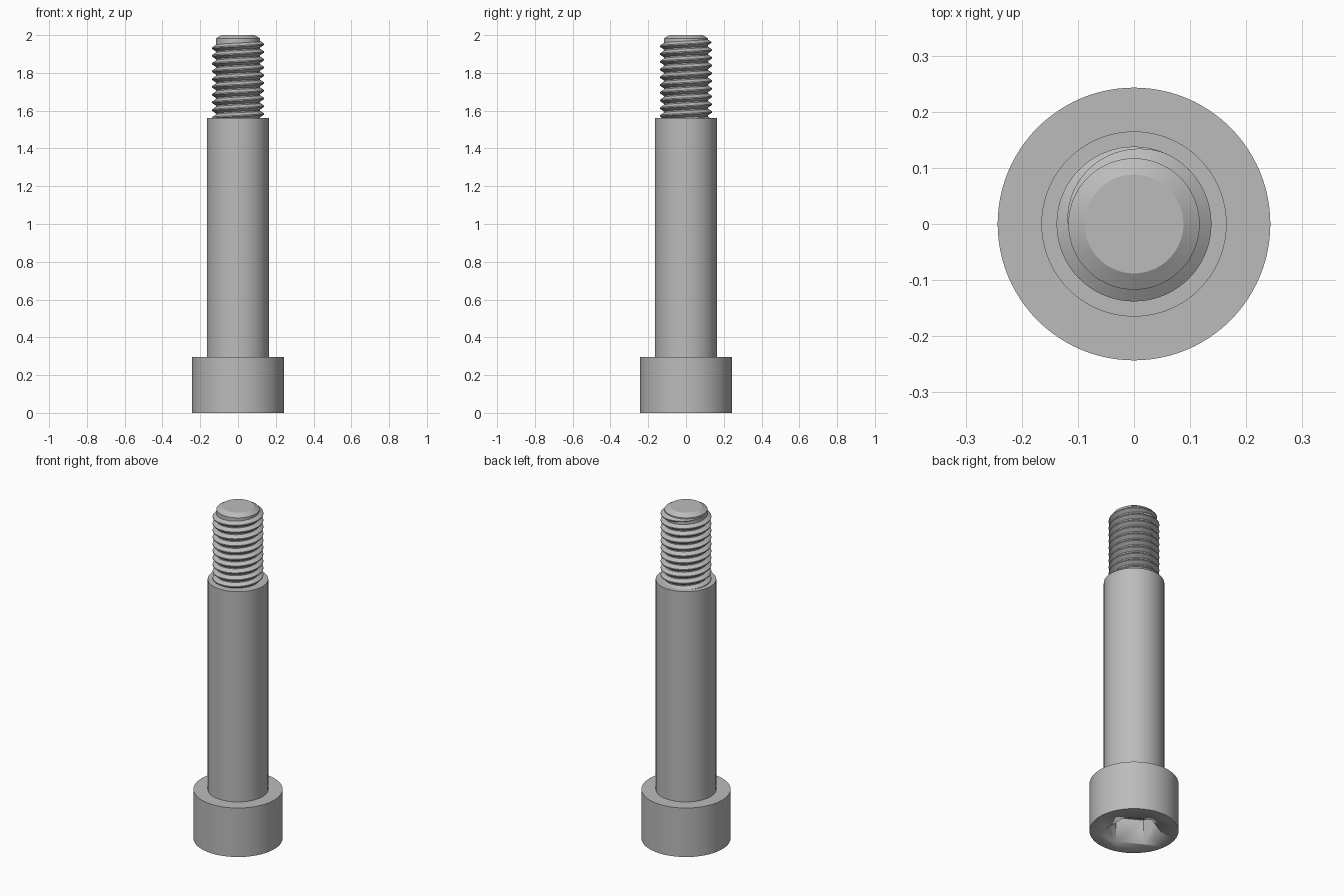
import bpy, bmesh, math

cube = bpy.data.objects.get("Cube")
if cube:
    bpy.data.objects.remove(cube)

steel = bpy.data.materials.new("grey_steel")
steel.use_nodes = True
steel.diffuse_color = (0.5, 0.5, 0.5, 1)
steel.node_tree.nodes["Principled BSDF"].inputs["Base Color"].default_value = (0.5, 0.5, 0.5, 1)

SEG = 96
HEAD_R, HEAD_TOP = 0.243, 0.295
SHANK_R, SHANK_TOP = 0.165, 1.56
CORE_R, CREST_R, PITCH = 0.117, 0.138, 0.041


def finish(name, bm):
    bmesh.ops.recalc_face_normals(bm, faces=bm.faces)
    mesh = bpy.data.meshes.new(name)
    bm.to_mesh(mesh)
    bm.free()
    mesh.materials.append(steel)
    obj = bpy.data.objects.new(name, mesh)
    bpy.context.collection.objects.link(obj)
    bpy.ops.object.select_all(action="DESELECT")
    obj.select_set(True)
    bpy.context.view_layer.objects.active = obj
    bpy.ops.object.shade_smooth_by_angle(angle=math.radians(25))
    return obj


def ring(bm, radius, z, sides=SEG, turn=0.0):
    angles = [turn + 2 * math.pi * i / sides for i in range(sides)]
    return [bm.verts.new((radius * math.cos(a), radius * math.sin(a), z)) for a in angles]


def bridge(bm, low, high):
    n = len(low)
    for i in range(n):
        j = (i + 1) % n
        bm.faces.new((low[i], low[j], high[j], high[i]))


def lathe(name, profile):
    """Closed round solid from (radius, z) pairs, bottom to top."""
    bm = bmesh.new()
    rings = [ring(bm, r, z) for r, z in profile]
    for low, high in zip(rings, rings[1:]):
        bridge(bm, low, high)
    bm.faces.new(rings[0])
    bm.faces.new(rings[-1])
    return finish(name, bm)


# Round head with a hexagonal socket in its underside
head = lathe("head", [(HEAD_R, 0), (HEAD_R, HEAD_TOP)])
bm = bmesh.new()
low, high = (ring(bm, 0.153, z, 6, math.radians(30)) for z in (-0.1, 0.15))
bridge(bm, low, high)
bm.faces.new(low)
bm.faces.new(high)
cutter = finish("socket_cutter", bm)
cutter.hide_render = True
cutter.hide_viewport = True
cut = head.modifiers.new("socket", "BOOLEAN")
cut.operation = "DIFFERENCE"
cut.solver = "EXACT"
cut.object = cutter

# Plain shoulder, then the thread core with its chamfered tip
lathe("shoulder", [(SHANK_R, HEAD_TOP), (SHANK_R, SHANK_TOP)])
lathe("thread_core", [(CORE_R, SHANK_TOP), (CORE_R, 1.982), (0.088, 2.0)])

# Right-handed helical ridge, fading into the core at its upper end
bm = bmesh.new()
STEPS, TOP_Z = 72, 1.972
count = int((TOP_Z - SHANK_TOP + 0.02) / PITCH * STEPS)
rows = []
for i in range(count + 1):
    angle = math.pi - 2 * math.pi * i / STEPS
    z = TOP_Z - PITCH * i / STEPS
    grow = min(1.0, 0.05 + i / (STEPS * 0.33))
    tip = CORE_R + (CREST_R - CORE_R) * grow
    section = [(CORE_R - 0.004, -0.02 * grow), (tip, -0.003 * grow),
               (tip, 0.003 * grow), (CORE_R - 0.004, 0.02 * grow)]
    rows.append([bm.verts.new((r * math.cos(angle), r * math.sin(angle), z + dz))
                 for r, dz in section])
for a, b in zip(rows, rows[1:]):
    bridge(bm, a, b)
bm.faces.new(rows[0])
bm.faces.new(rows[-1])
finish("thread", bm)
